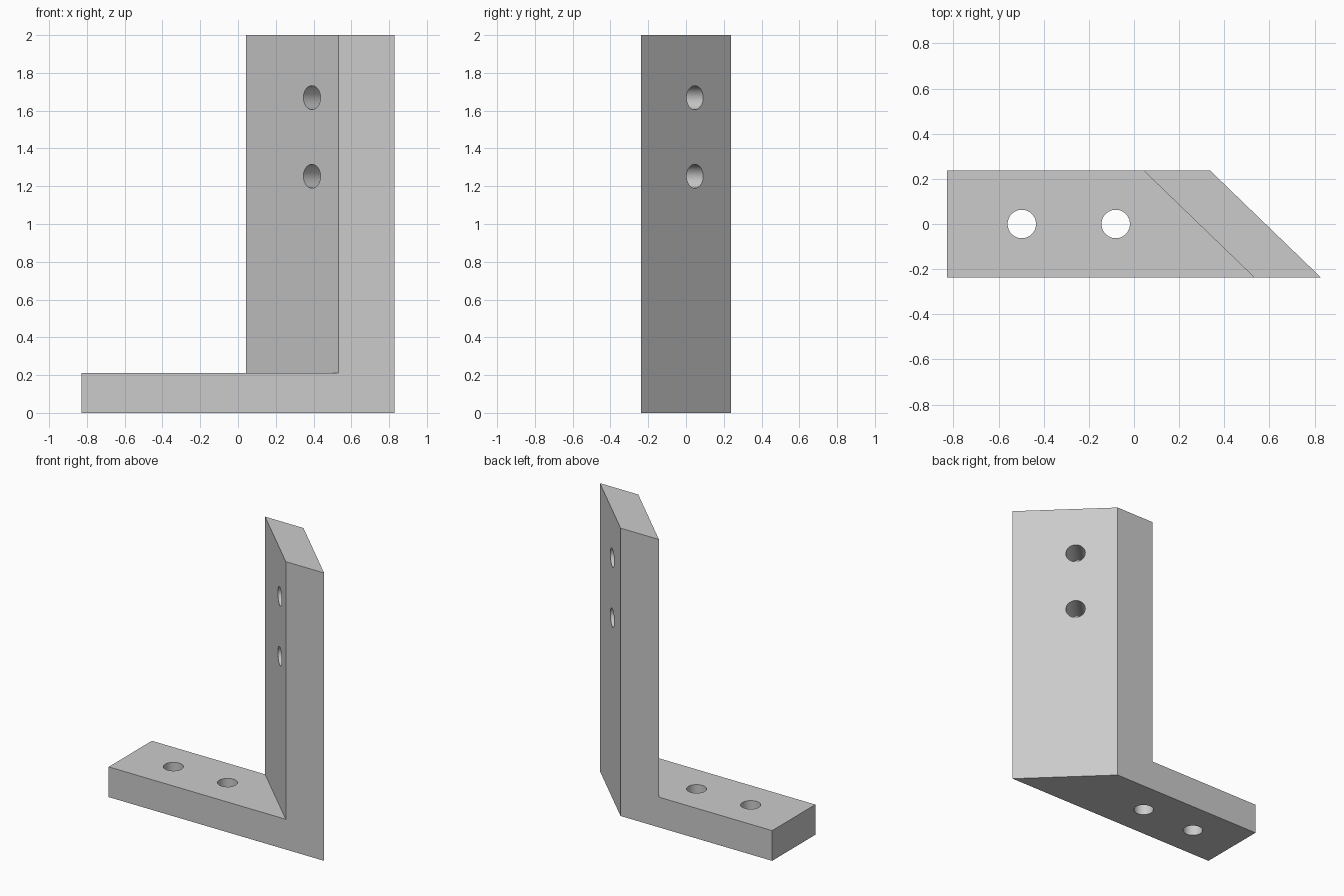
import bpy, bmesh
from mathutils import Vector

if "Cube" in bpy.data.objects:
    bpy.data.objects.remove(bpy.data.objects["Cube"])

HALF_Y = 0.237
LEFT, RIGHT, THICK = -0.828, 0.828, 0.295
BASE_H, TOP = 0.21, 2.0
SKEW = -0.491          # sideways shift of the upright from front to back
HOLE_R = 0.063

grey = bpy.data.materials.new("light grey")
grey.use_nodes = True
colour = (0.6, 0.6, 0.6, 1)
grey.diffuse_color = colour
grey.node_tree.nodes["Principled BSDF"].inputs["Base Color"].default_value = colour


def mesh_object(name, bm):
    bmesh.ops.recalc_face_normals(bm, faces=bm.faces)
    mesh = bpy.data.meshes.new(name)
    bm.to_mesh(mesh)
    bm.free()
    obj = bpy.data.objects.new(name, mesh)
    bpy.context.collection.objects.link(obj)
    mesh.materials.append(grey)
    return obj


# L-shaped bracket: front profile extruded back, with the upright skewed
profile = [(LEFT, 0), (RIGHT, 0), (RIGHT, TOP), (RIGHT - THICK, TOP),
           (RIGHT - THICK, BASE_H), (LEFT, BASE_H)]
bm = bmesh.new()
front = [bm.verts.new((x, -HALF_Y, z)) for x, z in profile]
back = [bm.verts.new((x if x == LEFT else x + SKEW, HALF_Y, z)) for x, z in profile]
bm.faces.new(front)
bm.faces.new(back[::-1])
for i in range(len(profile)):
    j = (i + 1) % len(profile)
    bm.faces.new((front[i], back[i], back[j], front[j]))
bracket = mesh_object("angle_bracket", bm)

# Bolt holes: two down through the foot, two square through the upright
across = Vector((2 * HALF_Y, -SKEW, 0)).normalized()
holes = [(Vector((x, 0, BASE_H / 2)), Vector((0, 0, 1))) for x in (-0.497, -0.081)]
holes += [(Vector((0.461, -0.028, z)), across) for z in (1.253, 1.669)]

bm = bmesh.new()
for centre, axis in holes:
    turn = axis.to_track_quat('Z', 'Y').to_matrix().to_4x4()
    turn.translation = centre
    bmesh.ops.create_cone(bm, cap_ends=True, segments=48, radius1=HOLE_R,
                          radius2=HOLE_R, depth=0.5, matrix=turn)
cutter = mesh_object("hole_cutter", bm)
cutter.hide_render = True

cut = bracket.modifiers.new("bolt_holes", 'BOOLEAN')
cut.operation = 'DIFFERENCE'
cut.solver = 'EXACT'
cut.object = cutter
bpy.context.view_layer.objects.active = bracket
bpy.ops.object.select_all(action='DESELECT')
bracket.select_set(True)
bpy.ops.object.modifier_apply(modifier=cut.name)
bpy.data.objects.remove(cutter)

# Smooth hole walls, crisp edges
bpy.ops.object.shade_smooth_by_angle(angle=0.5)
